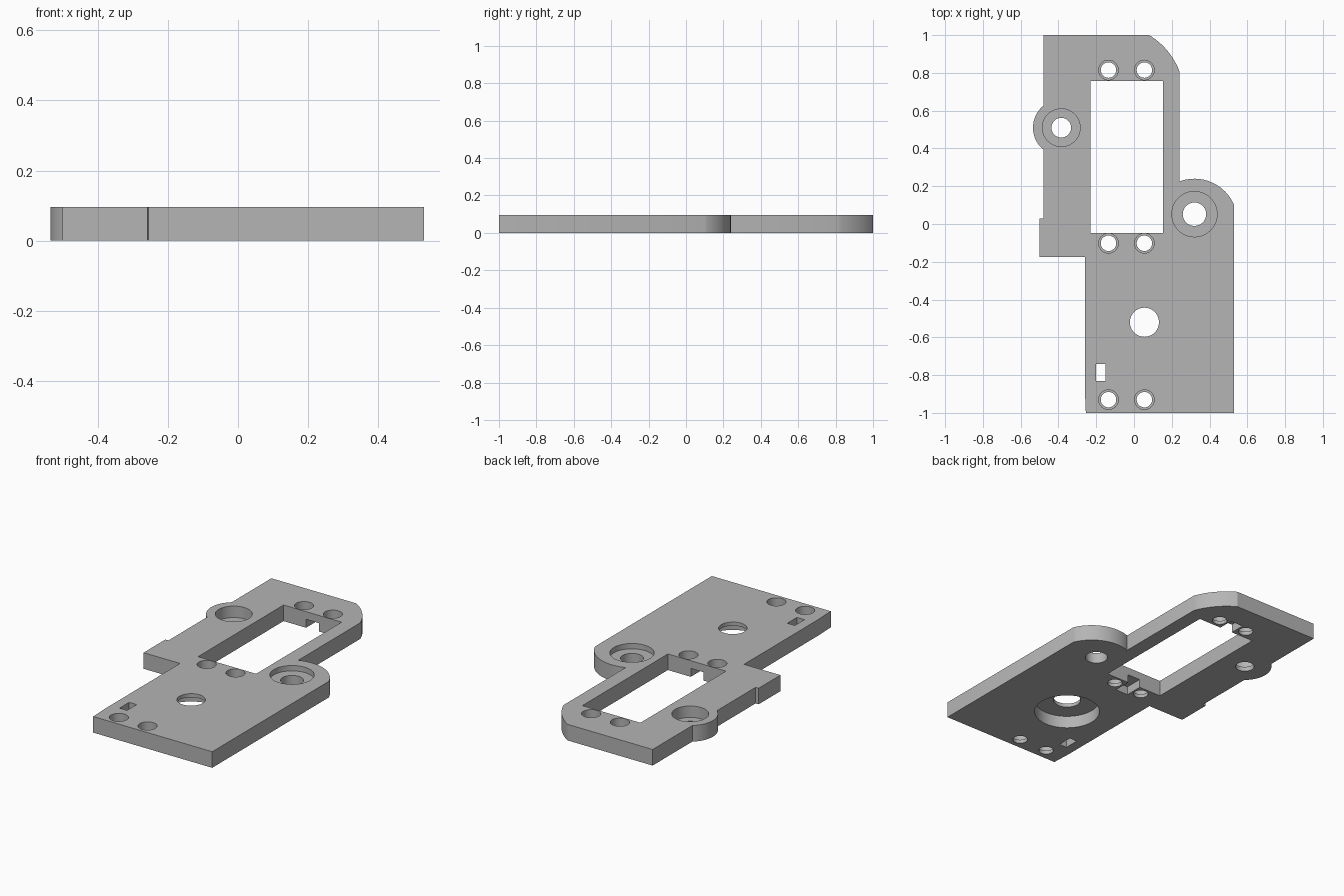
import bpy
import bmesh
from math import atan2, cos, sin, tau

if "Cube" in bpy.data.objects:
    bpy.data.objects.remove(bpy.data.objects["Cube"], do_unlink=True)

THICK = 0.096
OVER = 0.05          # how far cutters reach past a surface
LIP = 0.022          # thin floor left under the screw heads

grey = bpy.data.materials.new("plain grey")
grey.use_nodes = True
grey.diffuse_color = (0.46, 0.46, 0.46, 1)
grey.node_tree.nodes["Principled BSDF"].inputs["Base Color"].default_value = grey.diffuse_color


def arc(center, start, end, steps, turn):
    """Points from start to end round center; turn is 1 for anticlockwise."""
    cx, cy = center
    a = atan2(start[1] - cy, start[0] - cx)
    b = atan2(end[1] - cy, end[0] - cx)
    sweep = ((b - a) * turn) % tau * turn
    r = ((start[0] - cx) ** 2 + (start[1] - cy) ** 2) ** 0.5
    return [(cx + r * cos(a + sweep * i / steps), cy + r * sin(a + sweep * i / steps))
            for i in range(steps + 1)]


def prism(name, points, low, high):
    """Extrude a flat outline between two heights."""
    mesh = bpy.data.meshes.new(name)
    bm = bmesh.new()
    face = bm.faces.new([bm.verts.new((x, y, low)) for x, y in points])
    top = bmesh.ops.extrude_face_region(bm, geom=[face])["geom"]
    moved = [v for v in top if isinstance(v, bmesh.types.BMVert)]
    bmesh.ops.translate(bm, verts=moved, vec=(0, 0, high - low))
    bmesh.ops.recalc_face_normals(bm, faces=bm.faces)
    bm.to_mesh(mesh)
    bm.free()
    mesh.materials.append(grey)
    obj = bpy.data.objects.new(name, mesh)
    bpy.context.collection.objects.link(obj)
    return obj


def cut(points, low=-OVER, high=THICK + OVER):
    """Cut a straight pocket or through opening out of the plate."""
    cutter = prism("cutter", points, low, high)
    cutter.hide_render = True
    mod = plate.modifiers.new("pocket", "BOOLEAN")
    mod.operation, mod.solver, mod.object = "DIFFERENCE", "EXACT", cutter
    bpy.context.view_layer.objects.active = plate
    bpy.ops.object.modifier_apply(modifier=mod.name)
    bpy.data.objects.remove(cutter, do_unlink=True)


def circle(x, y, r, n=48):
    return [(x + r * cos(tau * i / n), y + r * sin(tau * i / n)) for i in range(n)]


def rect(x0, x1, y0, y1):
    return [(x0, y0), (x1, y0), (x1, y1), (x0, y1)]


# Plate outline, anticlockwise from the front edge
outline = [(-0.255, -1), (0.53, -1)]
outline += arc((0.32, 0.012), (0.53, 0.1), (0.24, 0.225), 24, 1)
outline += arc((-0.116, 0.673), (0.24, 0.81), (0.08, 1), 12, 1)
outline += [(-0.48, 1)]
outline += arc((-0.385, 0.51), (-0.48, 0.626), (-0.48, 0.394), 20, 1)
outline += [(-0.48, 0.03), (-0.5, 0.03), (-0.5, -0.175), (-0.26, -0.175), (-0.26, -0.88)]
plate = prism("mounting_plate", outline, 0, THICK)

# Rectangular window and small slot
cut(rect(-0.23, 0.153, -0.048, 0.758))
cut(rect(-0.2, -0.15, -0.83, -0.74))

# Underside cable notches at both ends of the window
cut(rect(-0.082, 0.002, -0.155, 0), high=0.05)
cut(rect(-0.082, 0.002, 0.7, 0.85), high=0.05)

# Three pairs of recessed screw holes
for y in (0.815, -0.102, -0.93):
    for x in (-0.135, 0.055):
        cut(circle(x, y, 0.052, 32), low=LIP)
        cut(circle(x, y, 0.041, 32))

# Boss pockets on the sides
for x, y, wide, narrow, floor in ((-0.385, 0.51, 0.1, 0.052, 0.028),
                                  (0.32, 0.052, 0.12, 0.062, 0.064)):
    cut(circle(x, y, wide), low=floor)
    cut(circle(x, y, narrow))

# Round opening with a wide pocket underneath
cut(circle(0.055, -0.52, 0.182, 64), high=0.074)
cut(circle(0.055, -0.52, 0.077))

# Smooth round walls, keep edges crisp
bpy.ops.object.select_all(action="DESELECT")
plate.select_set(True)
bpy.context.view_layer.objects.active = plate
bpy.ops.object.shade_smooth_by_angle(angle=0.5)
